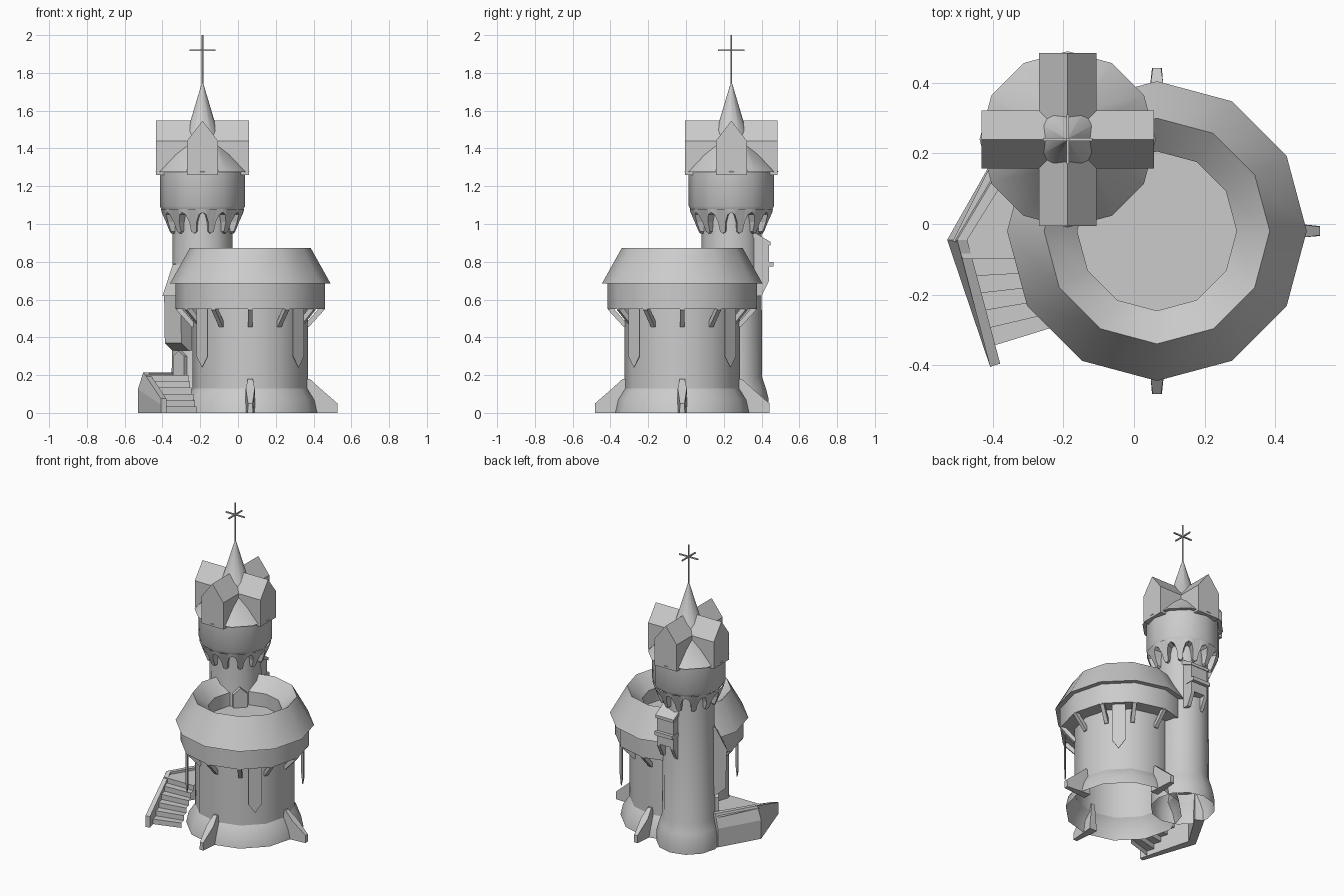
import bpy, bmesh
from math import sin, cos, pi, radians, sqrt

if "Cube" in bpy.data.objects:
    bpy.data.objects.remove(bpy.data.objects["Cube"])

MAIN = (0.065, -0.02)    # centre of the wide tower
TALL = (-0.188, 0.24)    # centre of the tall tower


def mesh(name, verts, faces, smooth=False):
    me = bpy.data.meshes.new(name)
    me.from_pydata(verts, [], faces)
    bm = bmesh.new()
    bm.from_mesh(me)
    bmesh.ops.remove_doubles(bm, verts=bm.verts, dist=1e-5)
    bmesh.ops.recalc_face_normals(bm, faces=bm.faces)
    bm.to_mesh(me)
    bm.free()
    ob = bpy.data.objects.new(name, me)
    bpy.context.collection.objects.link(ob)
    if smooth:
        bpy.ops.object.select_all(action='DESELECT')
        ob.select_set(True)
        bpy.context.view_layer.objects.active = ob
        bpy.ops.object.shade_smooth_by_angle(angle=radians(31))
    return ob


def lathe(name, profile, c, n=12):
    verts, faces = [], []
    for r, z in profile:
        verts += [(c[0] + r * cos(2 * pi * i / n), c[1] + r * sin(2 * pi * i / n), z) for i in range(n)]
    for k in range(len(profile) - 1):
        for i in range(n):
            j = (i + 1) % n
            faces.append((k * n + i, k * n + j, k * n + n + j, k * n + n + i))
    return mesh(name, verts, faces, True)


def place(c, deg, r, t, z):
    a = radians(deg)
    return (c[0] + r * cos(a) - t * sin(a), c[1] + r * sin(a) + t * cos(a), z)


def loft(name, a, b):
    n = len(a)
    faces = [tuple(range(n)), tuple(range(n, 2 * n))]
    faces += [(i, (i + 1) % n, n + (i + 1) % n, n + i) for i in range(n)]
    return mesh(name, a + b, faces)


def fin(name, c, deg, pts, t=0.0):
    """Side profile of (r, z, half width), given thickness sideways."""
    return loft(name, [place(c, deg, r, t - w, z) for r, z, w in pts],
                [place(c, deg, r, t + w, z) for r, z, w in pts])


def block(name, c, deg, pts, r0, r1):
    """Front outline of (t, z), extruded outward from r0 to r1."""
    return loft(name, [place(c, deg, r0, t, z) for t, z in pts],
                [place(c, deg, r1, t, z) for t, z in pts])


def gable(w, z0, z1, z2):
    return [(-w, z0), (w, z0), (w, z1), (0, z2), (-w, z1)]


# Wide tower: flared foot, wall, overhanging band, sloped parapet, sunken floor
lathe("main_wall", [(0.36, 0), (0.345, 0.07), (0.305, 0.13), (0.305, 0.55)], MAIN)
lathe("main_band", [(0.30, 0.55), (0.395, 0.55), (0.395, 0.685)], MAIN)
lathe("main_parapet", [(0.39, 0.685), (0.425, 0.685), (0.32, 0.873), (0.226, 0.79),
                       (0.226, 0.70), (0, 0.70)], MAIN)

# Foot buttresses
for d in (0, 90, 270):
    fin("buttress", MAIN, d, [(0.29, 0.18, 0.012), (0.315, 0.18, 0.013), (0.37, 0.13, 0.024),
                              (0.462, 0.05, 0.012), (0.462, 0, 0.014), (0.29, 0, 0.028)])

# Struts below the band
for i in range(12):
    if i not in (4, 5):
        fin("band_strut", MAIN, i * 30, [(r, z, 0.012) for r, z in
            ((0.295, 0.455), (0.31, 0.455), (0.392, 0.545), (0.392, 0.555), (0.365, 0.555), (0.295, 0.475))])

# Hanging pennants
for d in (45, 225, 315):
    block("pennant", MAIN, d, [(-0.042, 0.57), (0.042, 0.57), (0.042, 0.30), (0, 0.24), (-0.042, 0.30)],
          0.357, 0.362)

# Tall tower shaft, drum and spire
lathe("tall_shaft", [(0.198, 0), (0.198, 0.07), (0.183, 0.13), (0.163, 0.19), (0.158, 1.09)], TALL)
lathe("tall_drum", [(0.15, 1.075), (0.215, 1.075), (0.226, 1.095), (0.226, 1.28)], TALL)
lathe("spire", [(0.22, 1.275), (0.25, 1.275), (0.095, 1.44), (0.004, 1.745)], TALL)

# Ring of corbel arches below the drum
arch = [(0, 0.95), (0.16, 0.96), (0.2, 1.01), (0.33, 1.05), (0.5, 1.062), (0.67, 1.05), (0.8, 1.01), (0.84, 0.96)]
rows = []
for i in range(12):
    for u, h in arch:
        d = 30 * (i + u) + 15
        r = 0.172 + (h - 0.95) * 0.4
        rows.append([place(TALL, d, q, 0, z) for q, z in ((0.22, 1.08), (r, h), (0.148, h))])
verts = [p for row in rows for p in row]
n = len(rows)
mesh("corbel_arches", verts, [(3 * i + k, 3 * ((i + 1) % n) + k, 3 * ((i + 1) % n) + k + 1, 3 * i + k + 1)
                              for i in range(n) for k in (0, 1)])

# Four dormers around the spire
for d in range(0, 360, 90):
    block("dormer", TALL, d, gable(0.082, 1.26, 1.44, 1.547), 0.04, 0.245)

# Finial pole with crossed bars
lathe("finial_pole", [(0.005, 1.72), (0.005, 2.0), (0, 2.0)], TALL, 6)
for d in (0, 90):
    block("finial_bar", TALL, d, [(-0.004, 1.916), (0.004, 1.916), (0.004, 1.924), (-0.004, 1.924)], -0.07, 0.07)

# Stair turret bay and doorway on the left of the shaft
fin("stair_bay", TALL, 225, [(r, z, 0.062) for r, z in
    ((0.1, 0.78), (0.15, 0.78), (0.225, 0.62), (0.22, 0.37), (0.165, 0.33), (0.1, 0.33))])
fin("bay_eave", TALL, 225, [(r, z, 0.068) for r, z in
    ((0.14, 0.79), (0.155, 0.785), (0.232, 0.618), (0.222, 0.618), (0.14, 0.77))])
block("lower_door", TALL, 225, gable(0.04, 0.19, 0.30, 0.33), 0.1, 0.18)

# Doorway from the shaft to the sunken floor
block("upper_door", TALL, 315, gable(0.045, 0.69, 0.79, 0.83), 0.1, 0.18)

# Rear box window with sill and two brackets
OFF = 0.035
REAR = (TALL[0] + OFF, TALL[1])
fin("rear_window_box", REAR, 90, [(r, z, 0.062) for r, z in
    ((0.08, 0.94), (0.11, 0.94), (0.2, 0.89), (0.2, 0.71), (0.08, 0.71))])
fin("rear_window_roof", REAR, 90, [(r, z, 0.068) for r, z in
    ((0.1, 0.965), (0.115, 0.96), (0.208, 0.905), (0.208, 0.885), (0.1, 0.935))])
fin("rear_window_sill", REAR, 90, [(r, z, 0.066) for r, z in
    ((0.15, 0.80), (0.222, 0.80), (0.222, 0.775), (0.15, 0.775))])
for t in (-0.05, 0.05):
    fin("rear_window_bracket", REAR, 90, [(r, z, 0.012) for r, z in
        ((0.1, 0.72), (0.2, 0.72), (0.2, 0.70), (0.16, 0.62), (0.1, 0.62))], t)

# Steps: treads and risers fanning between outer wall and wide tower
N = 6
verts, faces = [], []
for i in range(N + 1):
    f = i / N
    left = (-0.398 - 0.105 * f, -0.345 + 0.295 * f)
    right = (-0.22 - 0.05 * f, -0.29 + 0.23 * f)
    for z in (max(i - 0, 0) * 0.2 / N, min(i + 1, N) * 0.2 / N):
        verts += [(*left, z), (*right, z)]
for i in range(N + 1):
    b = 4 * i
    if i < N:
        faces += [(b, b + 1, b + 3, b + 2), (b + 2, b + 3, b + 5, b + 4)]
mesh("stair_steps", verts, faces)

# Landing at the top of the steps
mesh("stair_landing", [(-0.515, -0.05, 0.2), (-0.27, -0.06, 0.2), (-0.2, 0.15, 0.2), (-0.39, 0.2, 0.2)],
     [(0, 1, 2, 3)])

# Battered outer walls beside the steps and landing
def wall_section(x, y, ox, oy, h, lean=0.0):
    k = 0.03
    return [(x, y, 0), (x, y, h * 0.58), (x + ox * lean, y + oy * lean, h),
            (x + ox * (k + lean), y + oy * (k + lean), h), (x + ox * (k + lean), y + oy * (k + lean), 0)]

end = wall_section(-0.408, -0.405, 0.95, 0.3, 0.075)
corner = wall_section(-0.53, -0.045, 0.95, 0.0, 0.215, 0.03)
back = wall_section(-0.385, 0.21, 0.9, -0.44, 0.215, 0.03)
loft("stair_side_wall", end, corner)
loft("landing_wall", corner, back)
